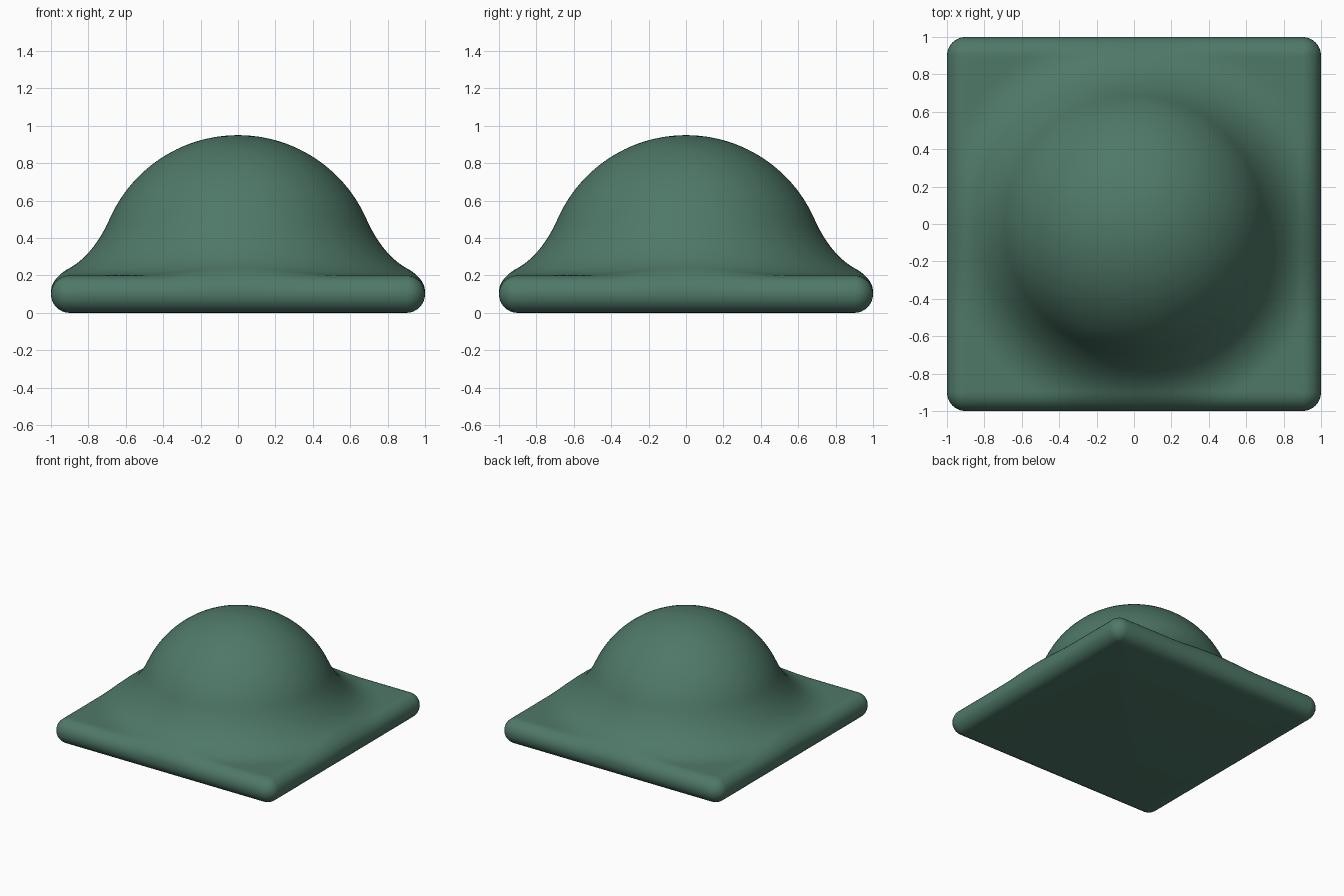
import bpy, bmesh, math

if "Cube" in bpy.data.objects:
    bpy.data.objects.remove(bpy.data.objects["Cube"])

EDGE, CORE = 0.1, 0.9            # slab edge rounding and inner square half size
DOME, DOME_Z, FILLET = 0.75, 0.2, 0.3
SIDE, ARC = 32, 8                # points per slab side and per corner


def field(x, y, z):
    """Distance to the rounded slab joined to the dome with a round fillet."""
    a = math.hypot(max(abs(x) - CORE, 0), max(abs(y) - CORE, 0), z - EDGE) - EDGE
    b = math.hypot(x, y, z - DOME_Z) - DOME
    return max(FILLET, min(a, b)) - math.hypot(max(FILLET - a, 0), max(FILLET - b, 0))


def height(x, y, low):
    """Top surface height above a point of the slab."""
    if field(x, y, low) >= 0:
        return low
    high = 1.0
    for _ in range(30):
        mid = (low + high) / 2
        if field(x, y, mid) < 0:
            low = mid
        else:
            high = mid
    return low


# Outline: core square point plus outward direction, one entry per loop point
outline = []
for k in range(4):
    c, s = math.cos(k * math.pi / 2), math.sin(k * math.pi / 2)
    pts = [(CORE, CORE * math.tan(math.pi / 4 * (2 * i / SIDE - 1)), 0.0)
           for i in range(SIDE)]
    pts += [(CORE, CORE, math.pi / 2 * i / ARC) for i in range(ARC)]
    for x, y, t in pts:
        dx, dy = math.cos(t), math.sin(t)
        outline.append((c * x - s * y, s * x + c * y, c * dx - s * dy, s * dx + c * dy))
angles = [math.atan2(y + EDGE * dy, x + EDGE * dx) for x, y, dx, dy in outline]

rings = []
# Rounded rim, from the underside to the top
for i in range(17):
    t = -math.pi / 2 + math.pi * i / 16
    off, z = EDGE * math.cos(t), EDGE + EDGE * math.sin(t)
    ring = [(x + off * dx, y + off * dy) for x, y, dx, dy in outline]
    rings.append([(x, y, height(x, y, z) if i > 8 else z) for x, y in ring])


def top_ring(points):
    rings.append([(x, y, height(x, y, 0.2)) for x, y in points])


# Slab top, from square to circle
for i in range(1, 15):
    t = i / 14
    top_ring([(x * (1 - t) + 0.86 * math.cos(a) * t, y * (1 - t) + 0.86 * math.sin(a) * t)
              for (x, y, _, _), a in zip(outline, angles)])
# Fillet, then dome
radii = [0.86 - 0.16 * i / 16 for i in range(1, 17)]
start = math.asin(0.70 / DOME)
radii += [DOME * math.sin(start * (1 - i / 24)) for i in range(1, 24)]
for r in radii:
    top_ring([(r * math.cos(a), r * math.sin(a)) for a in angles])

# Skin the rings and close both ends
bm = bmesh.new()
loops = [[bm.verts.new(p) for p in ring] for ring in rings]
n = len(outline)
for lo, hi in zip(loops, loops[1:]):
    for j in range(n):
        k = (j + 1) % n
        bm.faces.new((lo[j], lo[k], hi[k], hi[j]))
apex = bm.verts.new((0, 0, DOME_Z + DOME))
for j in range(n):
    bm.faces.new((loops[-1][j], loops[-1][(j + 1) % n], apex))
bm.faces.new(loops[0][::-1])
bmesh.ops.remove_doubles(bm, verts=bm.verts, dist=1e-5)
bmesh.ops.recalc_face_normals(bm, faces=bm.faces)

mesh = bpy.data.meshes.new("domed_slab")
bm.to_mesh(mesh)
bm.free()
green = bpy.data.materials.new("muted_green")
green.diffuse_color = (0.078, 0.19, 0.138, 1)
green.use_nodes = True
green.node_tree.nodes["Principled BSDF"].inputs["Base Color"].default_value = green.diffuse_color
mesh.materials.append(green)
obj = bpy.data.objects.new("domed_slab", mesh)
bpy.context.collection.objects.link(obj)
bpy.context.view_layer.objects.active = obj
obj.select_set(True)
bpy.ops.object.shade_smooth_by_angle(angle=math.radians(40))
